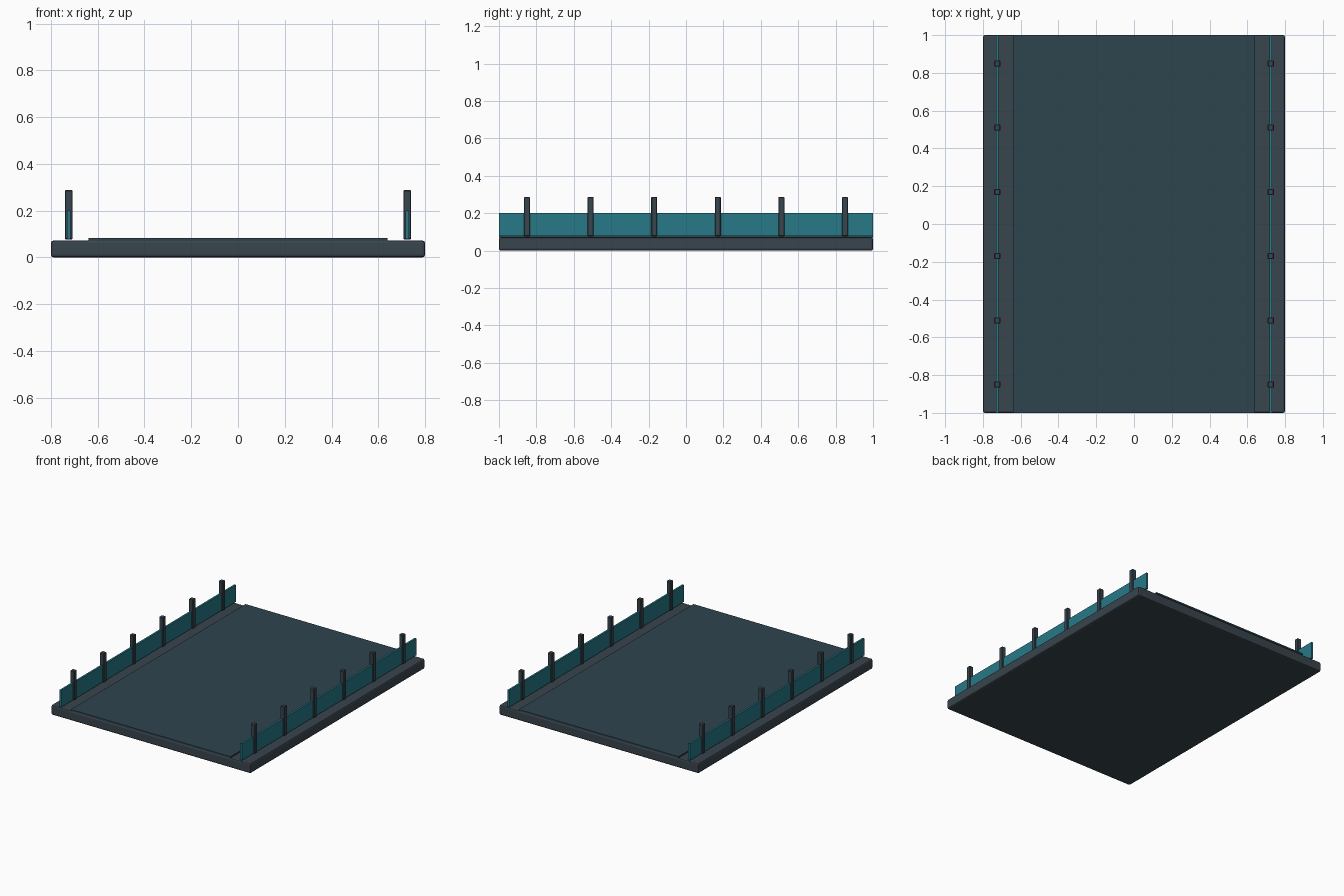
import bpy

if "Cube" in bpy.data.objects:
    bpy.data.objects.remove(bpy.data.objects["Cube"])


def material(name, color):
    m = bpy.data.materials.new(name)
    m.diffuse_color = (*color, 1)
    m.use_nodes = True
    m.node_tree.nodes["Principled BSDF"].inputs["Base Color"].default_value = m.diffuse_color
    return m


FRAME = material("dark_frame", (0.04, 0.058, 0.074))
DECK = material("deck_surface", (0.028, 0.058, 0.076))
GLASS = material("teal_panel", (0.02, 0.19, 0.24))


def box(name, lo, hi, mat, bevel=0.0, segments=2):
    center = [(a + b) / 2 for a, b in zip(lo, hi)]
    bpy.ops.mesh.primitive_cube_add(size=1, location=center)
    ob = bpy.context.object
    ob.name = name
    ob.scale = [b - a for a, b in zip(lo, hi)]
    bpy.ops.object.transform_apply(location=False, rotation=False, scale=True)
    ob.data.materials.append(mat)
    if bevel:
        mod = ob.modifiers.new("bevel", "BEVEL")
        mod.width = bevel
        mod.segments = segments
    return ob


# Base slab and the raised walking surface
box("base_slab", (-0.8, -1, 0), (0.8, 1, 0.072), FRAME, 0.011)
box("deck_surface", (-0.64, -1, 0.07), (0.64, 1, 0.082), DECK)

# Side railings: one long panel with six posts on each side
for side, s in (("left", -1), ("right", 1)):
    x = s * 0.724
    box(f"{side}_panel", (x - 0.007, -1, 0.078), (x + 0.007, 1, 0.2), GLASS)
    for i in range(6):
        y = -0.85 + i * 0.34
        box(f"{side}_post_{i + 1}", (x - 0.016, y - 0.016, 0.077),
            (x + 0.016, y + 0.016, 0.287), FRAME, 0.003, 1)
